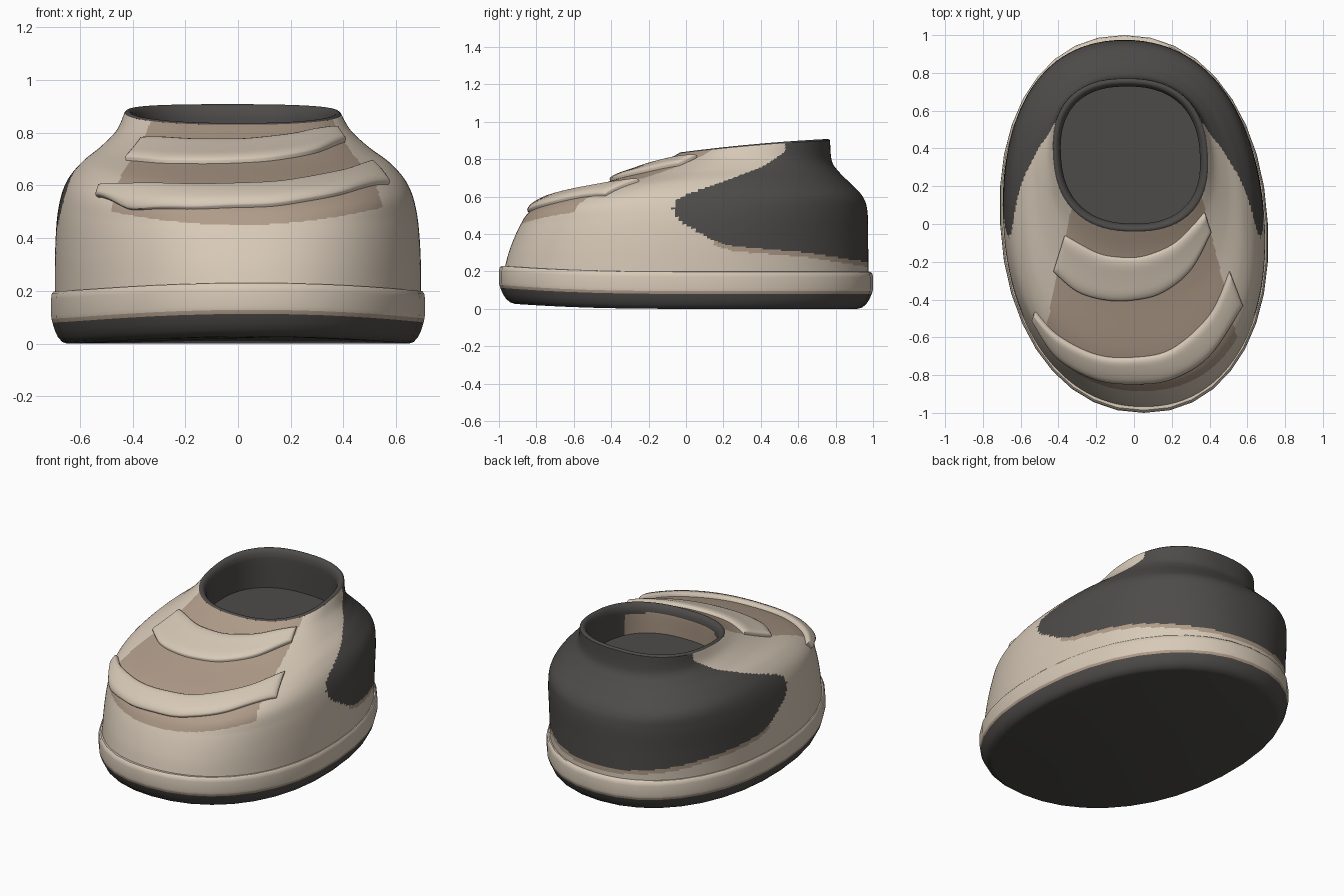
import bpy, math
from mathutils import Vector
from mathutils.bvhtree import BVHTree

if "Cube" in bpy.data.objects:
    bpy.data.objects.remove(bpy.data.objects["Cube"], do_unlink=True)


def material(name, rgb):
    m = bpy.data.materials.new(name)
    m.use_nodes = True
    m.diffuse_color = (*rgb, 1)
    bsdf = m.node_tree.nodes["Principled BSDF"]
    bsdf.inputs["Base Color"].default_value = (*rgb, 1)
    bsdf.inputs["Roughness"].default_value = 0.8
    return m


CREAM, TAN, DARK = 0, 1, 2
MATS = [material("cream", (0.68, 0.585, 0.475)),
        material("tan", (0.43, 0.33, 0.25)),
        material("charcoal", (0.075, 0.071, 0.066))]


def make(name, verts, faces, rule):
    """Create a smooth object whose face colours follow rule(face centre)."""
    me = bpy.data.meshes.new(name)
    me.from_pydata(verts, [], faces)
    me.update()
    ob = bpy.data.objects.new(name, me)
    bpy.context.collection.objects.link(ob)
    for m in MATS:
        me.materials.append(m)
    for p in me.polygons:
        p.material_index = rule(p.center)
    bpy.ops.object.select_all(action='DESELECT')
    ob.select_set(True)
    bpy.context.view_layer.objects.active = ob
    bpy.ops.object.shade_smooth_by_angle(angle=math.radians(40))


def spow(v, e):
    return math.copysign(abs(v) ** e, v)


def interp(x, pts):
    """Piecewise linear lookup in (x, y) pairs."""
    for (x0, y0), (x1, y1) in zip(pts, pts[1:]):
        if x <= x1:
            return y0 + (y1 - y0) * max(0, (x - x0) / (x1 - x0))
    return pts[-1][1]


def catmull(keys, t):
    """Smooth curve through a list of equal-length tuples, t from 0 to 1."""
    f = t * (len(keys) - 1)
    i = min(int(f), len(keys) - 2)
    f -= i
    a, b, c, d = (keys[max(0, min(len(keys) - 1, i + k))] for k in (-1, 0, 1, 2))
    return tuple(0.5 * (2 * q + (r - p) * f + (2 * p - 5 * q + 4 * r - s) * f * f
                        + (3 * q - p - 3 * r + s) * f ** 3)
                 for p, q, r, s in zip(a, b, c, d))


def ring(key, n):
    """Egg-shaped ring from front y/z, back y/z, half width, side z, squareness."""
    yf, zf, yb, zb, w, zs, p = key
    out = []
    for i in range(n):
        a = math.tau * i / n
        c, s = spow(math.cos(a), 2 / p), spow(math.sin(a), 2 / p)
        y = (yf + yb) / 2 + s * (yb - yf) / 2
        z = zs + (zb - zf) / 2 * s + ((zb + zf) / 2 - zs) * s * s
        out.append(Vector((w * c - 0.052 * y, y, z)))
    return out


def loft(rings, cap_start=False, cap_end=False):
    n = len(rings[0])
    verts = [v for r in rings for v in r]
    faces = [(j * n + i, j * n + (i + 1) % n, (j + 1) * n + (i + 1) % n, (j + 1) * n + i)
             for j in range(len(rings) - 1) for i in range(n)]
    if cap_start:
        faces.append(tuple(reversed(range(n))))
    if cap_end:
        faces.append(tuple(range(len(verts) - n, len(verts))))
    return verts, faces


# Sole: rounded slab with a slight toe lift
sole_profile = [(0.915, 0), (0.94, 0.006), (0.963, 0.024), (0.98, 0.05), (0.993, 0.08),
                (0.998, 0.095), (1, 0.11), (1, 0.17), (0.996, 0.189), (0.986, 0.198), (0.94, 0.2)]
sole_rings = []
for k, z in sole_profile:
    r = ring((-k, z, k, z, 0.709 * k, z, 2.15), 36)
    for v in r:
        v.z += 0.033 * max(0, -v.y) ** 2.5
    sole_rings.append(r)


def sole_colour(c):
    z = c.z - 0.033 * max(0, -c.y) ** 2.5
    return DARK if z < 0.08 else TAN if z < 0.095 else CREAM


make("sole", *loft(sole_rings, True, True), sole_colour)

# Upper: loft from the sole edge to the tilted collar
upper_keys = [
    (-0.978, 0.18, 0.975, 0.17, 0.692, 0.17, 2.15),
    (-0.945, 0.31, 0.974, 0.36, 0.69, 0.35, 2.18),
    (-0.89, 0.44, 0.97, 0.52, 0.677, 0.5, 2.28),
    (-0.83, 0.525, 0.945, 0.6, 0.645, 0.605, 2.42),
    (-0.70, 0.595, 0.88, 0.67, 0.585, 0.682, 2.4),
    (-0.40, 0.685, 0.82, 0.73, 0.505, 0.747, 2.35),
    (-0.18, 0.762, 0.78, 0.79, 0.442, 0.81, 2.35),
    (-0.04, 0.83, 0.77, 0.9, 0.41, 0.872, 2.4)]
heel_edge = [(0.25, 0.97), (0.3, 0.65), (0.335, 0.25), (0.36, 0.16), (0.39, 0.1),
             (0.46, -0.02), (0.5, -0.06), (0.54, -0.07), (0.58, -0.05), (0.61, 0),
             (0.68, 0.2), (0.76, 0.41), (0.84, 0.53), (0.9, 0.53)]


def upper_colour(c):
    if c.z > 0.25 and c.y > interp(c.z, heel_edge):
        return DARK
    if c.y > 0.15 and 0.225 < c.z < 0.4 and c.y > interp(c.z + 0.025, heel_edge):
        return TAN
    left, right = 0.21 * (c.y + 0.6), 0.25 * (c.y + 0.6)
    if -0.475 + left < c.x < 0.545 - right and c.z > 0.45 + 0.22 * c.x ** 2 and c.y < 0.2:
        return TAN
    return CREAM


upper_mesh = loft([ring(catmull(upper_keys, j / 160), 320) for j in range(161)])
make("upper", *upper_mesh, upper_colour)
surface = BVHTree.FromPolygons(*upper_mesh)

# Collar: rounded lip, lining and inner floor
lining_keys = [
    (-0.04, 0.83, 0.77, 0.9, 0.41, 0.872, 2.4),
    (-0.032, 0.836, 0.762, 0.907, 0.402, 0.879, 2.4),
    (-0.02, 0.835, 0.75, 0.907, 0.39, 0.879, 2.4),
    (-0.008, 0.824, 0.738, 0.897, 0.378, 0.868, 2.4),
    (0, 0.805, 0.73, 0.875, 0.37, 0.848, 2.4),
    (0.002, 0.775, 0.728, 0.835, 0.368, 0.815, 2.4),
    (-0.005, 0.66, 0.735, 0.66, 0.375, 0.66, 2.4)]
make("collar_lining", *loft([ring(catmull(lining_keys, j / 24), 96) for j in range(25)],
                            cap_end=True),
     lambda c: TAN if c.y < 0.16 and 0.67 < c.z < 0.79 else DARK)


# Straps: padded bands laid over the upper
def strap(name, low, high):
    def height(t, edge):
        d = min(1, min(t, 1 - t) / edge)
        return -0.012 if d <= 0 else 0.01 + 0.018 * math.sqrt(1 - (1 - d) ** 2)

    def steps(n, edge):
        lead = [0] + [edge * k for k in (0.01, 0.06, 0.2, 0.45, 0.7)]
        inner = [edge + (1 - 2 * edge) * i / n for i in range(n + 1)]
        return lead + inner + [1 - e for e in reversed(lead)]

    us, vs = steps(40, 0.04), steps(6, 0.25)
    verts = []
    for u in us:
        a, b = Vector(catmull(low, u)), Vector(catmull(high, u))
        for v in vs:
            q = a.lerp(b, v)
            p, n, _, _ = surface.ray_cast(Vector((*q, 2)), Vector((0, 0, -1)))
            verts.append(p + n * min(height(u, 0.04), height(v, 0.25)))
    m = len(vs)
    faces = [(i * m + j, (i + 1) * m + j, (i + 1) * m + j + 1, i * m + j + 1)
             for i in range(len(us) - 1) for j in range(m - 1)]
    make(name, verts, faces, lambda c: CREAM)


strap("toe_strap",
      [(-0.53, -0.5), (-0.4, -0.7), (-0.2, -0.815), (0, -0.84),
       (0.2, -0.815), (0.4, -0.69), (0.57, -0.43)],
      [(-0.52, -0.465), (-0.4, -0.59), (-0.2, -0.69), (0, -0.705),
       (0.2, -0.66), (0.4, -0.48), (0.505, -0.25)])
strap("instep_strap",
      [(-0.425, -0.25), (-0.3, -0.355), (-0.15, -0.4), (0, -0.4),
       (0.15, -0.36), (0.3, -0.24), (0.405, -0.04)],
      [(-0.365, -0.06), (-0.2, -0.15), (-0.08, -0.175), (0.05, -0.17),
       (0.2, -0.11), (0.3, -0.02), (0.37, 0.06)])
